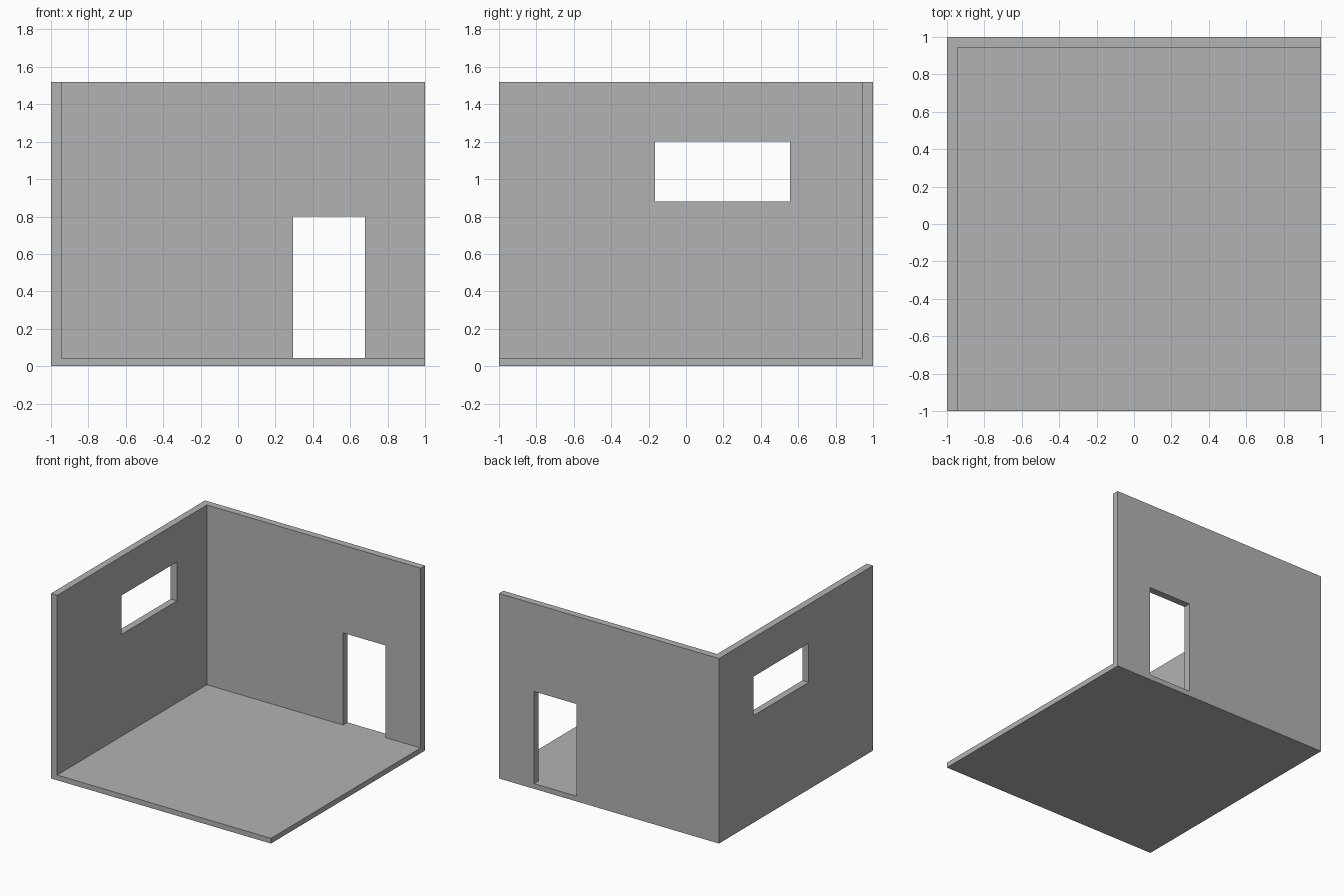
import bpy
from mathutils import Vector

cube = bpy.data.objects.get("Cube")
if cube:
    bpy.data.objects.remove(cube, do_unlink=True)

WALL, FLOOR, TOP = 0.057, 0.043, 1.52
PAST = 1.2  # how far the cutters reach beyond the walls


def box(name, low, high):
    low, high = Vector(low), Vector(high)
    bpy.ops.mesh.primitive_cube_add(size=1, location=(low + high) / 2)
    obj = bpy.context.object
    obj.name = obj.data.name = name
    obj.scale = high - low
    bpy.ops.object.transform_apply(location=False, rotation=False, scale=True)
    return obj


def carve(body, cutter):
    cutter.hide_render = True
    mod = body.modifiers.new(cutter.name, 'BOOLEAN')
    mod.operation = 'DIFFERENCE'
    mod.solver = 'EXACT'
    mod.object = cutter
    bpy.context.view_layer.objects.active = body
    bpy.ops.object.modifier_apply(modifier=mod.name)
    bpy.data.objects.remove(cutter, do_unlink=True)


# Solid block that becomes the floor and two walls
room = box("room_shell", (-1, -1, 0), (1, 1, TOP))

# Open interior, leaving the floor, back wall and side wall
carve(room, box("interior_space", (WALL - 1, -PAST, FLOOR), (PAST, 1 - WALL, TOP + 1)))

# Doorway through the back wall, flush with the floor
carve(room, box("doorway", (0.295, 0.8, FLOOR), (0.68, PAST, 0.8)))

# Window through the side wall
carve(room, box("window_opening", (-PAST, -0.165, 0.88), (-0.8, 0.555, 1.2)))

# Plain grey plaster
grey = bpy.data.materials.new("plaster_grey")
grey.use_nodes = True
colour = (0.45, 0.45, 0.45, 1)
grey.diffuse_color = colour
grey.node_tree.nodes["Principled BSDF"].inputs["Base Color"].default_value = colour
room.data.materials.clear()
room.data.materials.append(grey)
for face in room.data.polygons:
    face.material_index = 0
